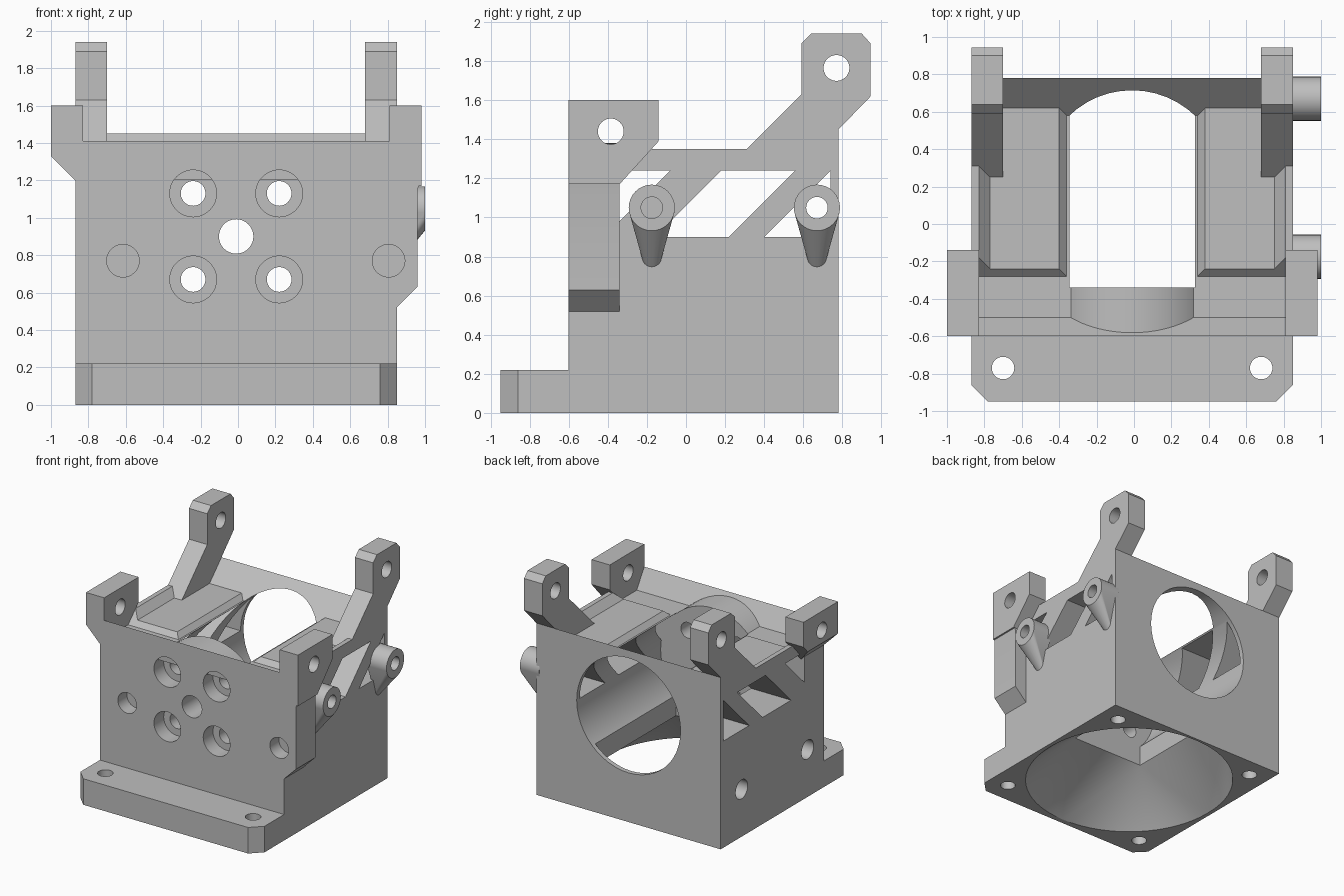
import bpy, bmesh, math
from mathutils import Vector

default = bpy.data.objects.get("Cube")
if default:
    bpy.data.objects.remove(default, do_unlink=True)

CX = -0.01           # mirror plane of the housing
AXIS_Z = 0.9         # height of the motor axis
LEFT, RIGHT = 0.85, -0.87
FRONT, BACK, PLATE = -0.6, 0.78, -0.34

grey = bpy.data.materials.new("plastic_grey")
grey.use_nodes = True
COLOR = (0.52, 0.52, 0.52, 1)
grey.diffuse_color = COLOR
grey.node_tree.nodes["Principled BSDF"].inputs["Base Color"].default_value = COLOR


def place(axis, a, b, t):
    """Profile point (a, b) at position t along the extrusion axis."""
    return {"x": (t, a, b), "y": (a, t, b), "z": (a, b, t)}[axis]


def finish(name, bm):
    bmesh.ops.recalc_face_normals(bm, faces=bm.faces)
    mesh = bpy.data.meshes.new(name)
    bm.to_mesh(mesh)
    bm.free()
    mesh.materials.append(grey)
    obj = bpy.data.objects.new(name, mesh)
    bpy.context.collection.objects.link(obj)
    return obj


def prism(name, axis, profile, lo, hi):
    bm = bmesh.new()
    rings = [[bm.verts.new(place(axis, a, b, t)) for a, b in profile] for t in (lo, hi)]
    n = len(profile)
    for ring in rings:
        bm.faces.new(ring)
    for i in range(n):
        j = (i + 1) % n
        bm.faces.new((rings[0][i], rings[0][j], rings[1][j], rings[1][i]))
    return finish(name, bm)


def rect(a0, a1, b0, b1):
    return [(a0, b0), (a1, b0), (a1, b1), (a0, b1)]


def circle(a, b, r, n=48):
    return [(a + r * math.cos(2 * math.pi * i / n), b + r * math.sin(2 * math.pi * i / n))
            for i in range(n)]


def hull(name, points):
    bm = bmesh.new()
    for p in points:
        bm.verts.new(p)
    res = bmesh.ops.convex_hull(bm, input=bm.verts[:])
    junk = {g for g in res["geom_interior"] + res["geom_unused"]
            if isinstance(g, bmesh.types.BMVert)}
    bmesh.ops.delete(bm, geom=list(junk), context="VERTS")
    bmesh.ops.dissolve_limit(bm, angle_limit=0.01, verts=bm.verts[:], edges=bm.edges[:])
    return finish(name, bm)


def combine(obj, others, operation):
    """Apply a boolean with each helper, then discard the helpers."""
    for other in others:
        mod = obj.modifiers.new("bool", "BOOLEAN")
        mod.operation, mod.solver, mod.object = operation, "EXACT", other
        bpy.context.view_layer.objects.active = obj
        bpy.ops.object.modifier_apply(modifier=mod.name)
        bpy.data.objects.remove(other, do_unlink=True)


def bore(axis, a, b, r, lo, hi):
    return prism("cutter", axis, circle(a, b, r), lo, hi)


# Housing block with flange, front and back lips and the rounded motor seat
housing = prism("housing", "x", rect(FRONT, BACK, 0, 1.25), RIGHT, LEFT)
combine(housing, [
    prism("flange", "z", [(RIGHT, -0.4), (RIGHT, -0.86), (-0.78, -0.95), (0.76, -0.95),
                          (LEFT, -0.86), (LEFT, -0.4)], 0, 0.22),
    prism("front_lip", "x", [(FRONT, 1.2), (FRONT, 1.41), (-0.5, 1.25), (-0.5, 1.2)], -0.85, 0.83),
    prism("back_lip", "x", [(0.58, 1.2), (0.58, 1.25), (BACK, 1.45), (BACK, 1.2)], RIGHT, LEFT),
], "UNION")

# Motor bore, air funnel and throat
funnel = hull("funnel", [(x, y, -0.01) for x, y in circle(CX, -0.08, 0.84, 64)]
              + [(CX + sx * 0.34, y, 0.38) for sx in (-1, 1) for y in (PLATE, 0.74)])
cuts = [
    bore("y", CX, AXIS_Z, 0.485, PLATE, 1.0),
    funnel,
    prism("throat", "z", rect(CX - 0.34, CX + 0.34, PLATE, 0.74), 0.36, AXIS_Z),
]

# Slanted side windows
for window in ([(PLATE, 0.98), (-0.08, 1.24), (PLATE, 1.24)],
               [(-0.16, 0.9), (0.22, 0.9), (0.56, 1.24), (0.18, 1.24)],
               [(0.4, 0.9), (0.74, 0.9), (0.74, 1.24)]):
    cuts.append(prism("window", "x", window, -1.2, 1.2))

# Front plate: shaft hole and counterbored screw holes
cuts.append(bore("y", CX, AXIS_Z, 0.092, -0.8, -0.2))
for sx in (-1, 1):
    for sz in (-1, 1):
        x, z = CX + sx * 0.23, AXIS_Z + sz * 0.23
        cuts.append(bore("y", x, z, 0.066, -0.8, -0.2))
        cuts.append(bore("y", x, z, 0.125, -0.8, -0.47))

# Mounting holes in the underside and blind holes in the right wall
for sx in (-1, 1):
    for y in (-0.77, 0.61):
        cuts.append(bore("z", CX + sx * 0.69, y, 0.06, -0.1, 0.3))
for y in (-0.38, 0.5):
    cuts.append(bore("x", y, 0.4, 0.08, -1.0, -0.75))
combine(housing, cuts, "DIFFERENCE")

# Rounded motor seat rising above the front plate
seat_top = [p for p in circle(CX, AXIS_Z, 0.48, 64) if p[1] > 1.2]
prism("motor_seat_crown", "y", seat_top, -0.585, PLATE)

# Top trays with raised outer rail and bevelled front end
for side, tag in ((1, "right"), (-1, "left")):
    profile = [(CX + side * (x - CX), z) for x, z in
               ((RIGHT, 1.245), (RIGHT, 1.35), (-0.83, 1.35), (-0.77, 1.29),
                (-0.4, 1.29), (-0.355, 1.245))]
    tray = prism("top_tray_" + tag, "y", profile, -0.28, 0.64)
    for v in tray.data.vertices:
        if v.co.y < 0:
            v.co.y = v.co.z - 1.53

# Rear hinge legs
LEG = [(0.21, 1.25), (0.31, 1.35), (0.59, 1.63), (0.59, 1.89), (0.64, 1.94), (0.9, 1.94),
       (0.945, 1.89), (0.945, 1.62), (BACK, 1.45), (BACK, 1.25)]
for tag, lo, hi in (("right", RIGHT, -0.7), ("left", 0.68, LEFT)):
    leg = prism("rear_leg_" + tag, "x", LEG, lo, hi)
    combine(leg, [bore("x", 0.77, 1.765, 0.066, lo - 0.1, hi + 0.1)], "DIFFERENCE")

# Front ears
EAR = [(FRONT, 1.6), (-0.14, 1.6), (-0.14, 1.39), (PLATE, 1.17), (FRONT, 1.17)]
right_ear = prism("front_ear_right", "x", EAR, -1.0, -0.83)
combine(right_ear, [
    prism("bevel", "y", [(-1.1, 1.43), (-0.77, 1.1), (-1.1, 1.1)], -0.8, 0),
    bore("x", -0.385, 1.44, 0.066, -1.2, -0.7)], "DIFFERENCE")
left_ear = prism("front_ear_left", "x", EAR, 0.81, 0.98)
combine(left_ear, [bore("x", -0.385, 1.44, 0.066, 0.7, 1.2)], "DIFFERENCE")

# Left shoulder below the ear
shoulder = prism("left_shoulder", "y", [(0.82, 1.25), (0.98, 1.25), (0.96, 1.14), (0.96, 0.63),
                                        (LEFT, 0.52), (0.82, 0.52)], FRONT, PLATE)

# Blind round pockets in the front face
combine(shoulder, [bore("y", 0.805, 0.77, 0.087, -0.8, -0.48)], "DIFFERENCE")
combine(housing, [bore("y", x, 0.77, 0.087, -0.8, -0.48) for x in (-0.615, 0.805)], "DIFFERENCE")

# Left screw bosses with tapered supports
for tag, y in (("front", -0.175), ("rear", 0.67)):
    points = [(x, a, b) for x in (0.82, 1.0) for a, b in circle(y, 1.05, 0.118, 32)]
    points += [(0.84, a, b) for a, b in circle(y, 0.78, 0.045, 32)]
    boss = hull("screw_boss_" + tag, points)
    combine(boss, [bore("x", y, 1.05, 0.055, 0.7, 1.2)], "DIFFERENCE")

# Smooth the round surfaces and keep the edges sharp
bpy.ops.object.select_all(action="DESELECT")
for obj in bpy.context.scene.objects:
    if obj.type == "MESH":
        obj.select_set(True)
        bpy.context.view_layer.objects.active = obj
bpy.ops.object.shade_smooth_by_angle(angle=math.radians(28))
